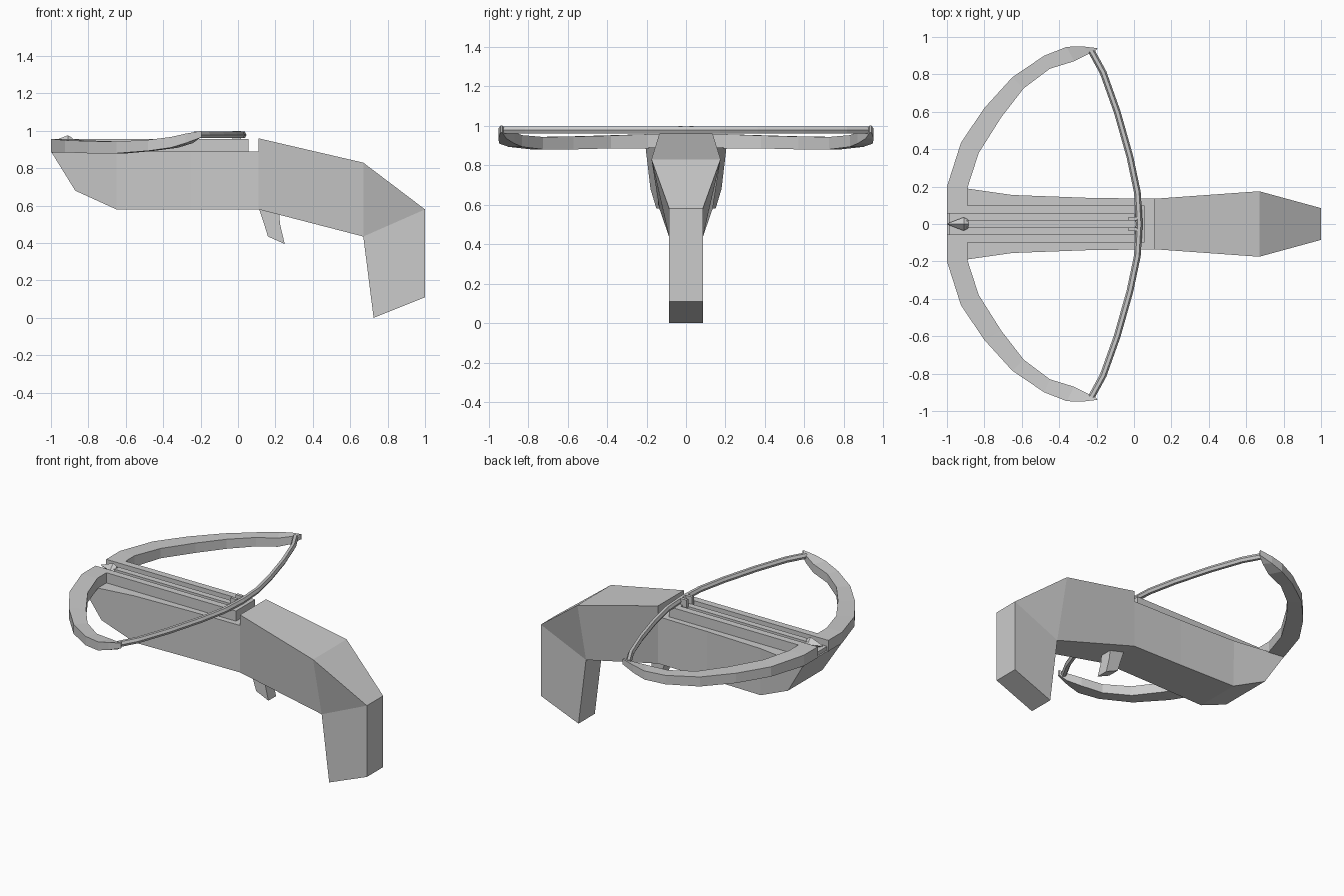
import bpy, bmesh, math
from mathutils import Vector

if "Cube" in bpy.data.objects:
    bpy.data.objects.remove(bpy.data.objects["Cube"])


def finish(name, bm, mirror=False):
    bmesh.ops.remove_doubles(bm, verts=bm.verts, dist=0.0001)
    bmesh.ops.recalc_face_normals(bm, faces=bm.faces)
    me = bpy.data.meshes.new(name)
    bm.to_mesh(me)
    bm.free()
    ob = bpy.data.objects.new(name, me)
    bpy.context.collection.objects.link(ob)
    if mirror:
        m = ob.modifiers.new("mirror", 'MIRROR')
        m.use_axis = (False, True, False)
        m.use_clip = True
    return ob


def loft(name, rings, mirror=False):
    bm = bmesh.new()
    vs = [[bm.verts.new(p) for p in r] for r in rings]
    n = len(vs[0])
    for a, b in zip(vs, vs[1:]):
        for i in range(n):
            j = (i + 1) % n
            bm.faces.new((a[i], a[j], b[j], b[i]))
    bm.faces.new(vs[0])
    bm.faces.new(vs[-1][::-1])
    return finish(name, bm, mirror)


def section(bottom, top):
    (bx, bz, bw), (tx, tz, tw) = bottom, top
    return [(bx, -bw, bz), (bx, bw, bz), (tx, tw, tz), (tx, -tw, tz)]


def plate(name, profile, hw):
    return loft(name, [[(x, y, z) for x, z in profile] for y in (-hw, hw)])


def box(name, x0, x1, y0, y1, z0, z1, mirror=False):
    return loft(name, [[(x, y0, z0), (x, y1, z0), (x, y1, z1), (x, y0, z1)]
                       for x in (x0, x1)], mirror)


# Fore stock, slanted nose and narrowing towards the rear
loft("fore_stock", [
    section((-0.87, 0.68, 0.18), (-1.0, 0.89, 0.205)),
    section((-0.65, 0.58, 0.15), (-0.65, 0.89, 0.155)),
    section((-0.25, 0.58, 0.14), (-0.25, 0.89, 0.14)),
    section((0.11, 0.58, 0.135), (0.11, 0.89, 0.135))])

# Rear stock, sides twist down to the narrow grip
bm = bmesh.new()
sides = []
for s in (-1, 1):
    v = [bm.verts.new((x, s * w, z)) for x, w, z in (
        (0.11, 0.135, 0.58), (0.11, 0.135, 0.96), (0.67, 0.175, 0.83),
        (0.67, 0.085, 0.435), (1.0, 0.085, 0.58),
        (0.725, 0.085, 0.005), (1.0, 0.085, 0.11))]
    bm.faces.new((v[0], v[1], v[2], v[3]))
    bm.faces.new((v[3], v[2], v[4]))
    bm.faces.new((v[3], v[4], v[6], v[5]))
    sides.append(v)
a, b = sides
loop = (0, 1, 2, 4, 6, 5, 3)
for i, j in zip(loop, loop[1:] + loop[:1]):
    bm.faces.new((a[i], a[j], b[j], b[i]))
bmesh.ops.translate(bm, verts=[a[5], b[5]], vec=(0, 0, -0.005))
finish("rear_stock_grip", bm)

# Trigger
plate("trigger", [(0.11, 0.59), (0.14, 0.50), (0.16, 0.435), (0.25, 0.395),
                  (0.225, 0.50), (0.22, 0.56)], 0.04)

# Bolt channel
box("channel_floor", -0.99, 0.055, -0.1, 0.1, 0.88, 0.915)
box("channel_rail", -0.9, 0.0, 0.055, 0.1, 0.90, 0.957, True)
box("channel_end_block", 0.0, 0.055, -0.1, 0.1, 0.90, 0.957)

# Bolt with pointed head and string nock
box("bolt_shaft", -0.92, 0.0, -0.02, 0.02, 0.91, 0.95)
loft("bolt_head", [[(x, -w, 0.94), (x, 0, 0.94 - w), (x, w, 0.94), (x, 0, 0.94 + w)]
                   for x, w in ((-1.0, 0.002), (-0.91, 0.036), (-0.885, 0.022))])
box("bolt_nock", -0.03, 0.015, 0.018, 0.038, 0.94, 0.998, True)

# Bow limbs: outer x, y, inner x, y, bottom z, top z
limb = [(-1.0, 0.055, -0.89, 0.055, 0.885, 0.957),
        (-1.0, 0.20, -0.89, 0.195, 0.885, 0.957),
        (-0.925, 0.435, -0.83, 0.38, 0.885, 0.95),
        (-0.80, 0.62, -0.71, 0.57, 0.88, 0.945),
        (-0.65, 0.785, -0.59, 0.725, 0.88, 0.943),
        (-0.48, 0.90, -0.45, 0.83, 0.893, 0.952),
        (-0.36, 0.947, -0.32, 0.87, 0.91, 0.967),
        (-0.28, 0.95, -0.24, 0.91, 0.935, 0.985),
        (-0.195, 0.94, -0.20, 0.93, 0.965, 1.0)]
loft("bow_limb", [[(ox, oy, lo), (ix, iy, lo), (ix, iy, hi), (ox, oy, hi)]
                  for ox, oy, ix, iy, lo, hi in limb], True)

# Bowstring with hexagonal section
half = [(0.028, 0.0), (0.018, 0.17), (-0.022, 0.36), (-0.09, 0.60),
        (-0.165, 0.81), (-0.228, 0.925)]
path = [Vector((x, -y, 0.978)) for x, y in half[:0:-1]]
path += [Vector((x, y, 0.978)) for x, y in half]
rings = []
for i, p in enumerate(path):
    t = (path[min(i + 1, len(path) - 1)] - path[max(i - 1, 0)]).normalized()
    side = Vector((t.y, -t.x, 0))
    rings.append([p + side * 0.018 * math.cos(k * math.pi / 3)
                  + Vector((0, 0, 0.02 * math.sin(k * math.pi / 3))) for k in range(6)])
loft("bowstring", rings)
